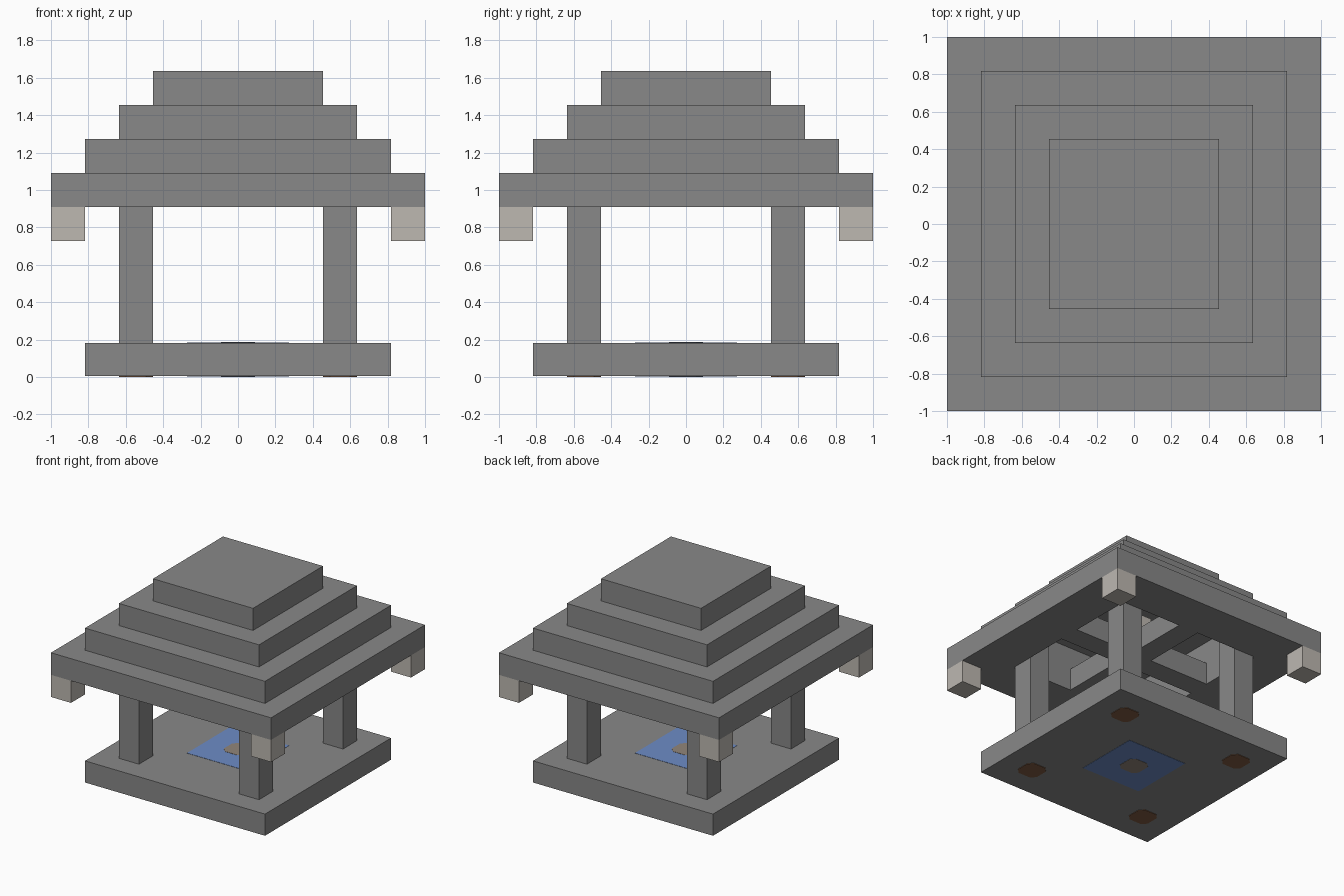
import bpy
import bmesh

cube = bpy.data.objects.get("Cube")
if cube:
    bpy.data.objects.remove(cube, do_unlink=True)

U = 2 / 11          # block size
THIN = 0.002        # inlay step
CORNERS = [(-1, -1), (1, -1), (1, 1), (-1, 1)]


def material(name, rgb):
    mat = bpy.data.materials.new(name)
    mat.use_nodes = True
    mat.diffuse_color = (*rgb, 1)
    mat.node_tree.nodes["Principled BSDF"].inputs["Base Color"].default_value = (*rgb, 1)
    return mat


STONE = material("stone grey", (0.246, 0.246, 0.246))
LAMP = material("pale lamp", (0.51, 0.48, 0.44))
WATER = material("water blue", (0.153, 0.262, 0.565))
WOOD = material("wood brown", (0.216, 0.107, 0.054))
TAUPE = material("warm taupe", (0.287, 0.238, 0.195))


def finish(name, bm, mat):
    bmesh.ops.recalc_face_normals(bm, faces=bm.faces)
    mesh = bpy.data.meshes.new(name)
    bm.to_mesh(mesh)
    bm.free()
    mesh.materials.append(mat)
    obj = bpy.data.objects.new(name, mesh)
    bpy.context.collection.objects.link(obj)
    return obj


def prism(name, outline, z0, z1, mat):
    """Extrude a flat outline from z0 to z1."""
    bm = bmesh.new()
    face = bm.faces.new([bm.verts.new((x, y, z0)) for x, y in outline])
    top = bmesh.ops.extrude_face_region(bm, geom=[face], use_keep_orig=True)["geom"]
    moved = [v for v in top if isinstance(v, bmesh.types.BMVert)]
    bmesh.ops.translate(bm, verts=moved, vec=(0, 0, z1 - z0))
    return finish(name, bm, mat)


def block(name, cx, cy, w, d, z0, z1, mat):
    """Box given in block units."""
    outline = [((cx + sx * w / 2) * U, (cy + sy * d / 2) * U) for sx, sy in CORNERS]
    return prism(name, outline, z0 * U, z1 * U, mat)


def octagon(name, cx, cy, z0, z1, mat, chamfer=0.2):
    """One-block tile with clipped corners."""
    h, k = 0.5, 0.5 - chamfer
    pts = [(-k, -h), (k, -h), (h, -k), (h, k), (k, h), (-k, h), (-h, k), (-h, -k)]
    return prism(name, [((cx + x) * U, (cy + y) * U) for x, y in pts], z0, z1, mat)


def frame(name, outer, inner, layer, mat):
    """Square ring, one block high."""
    bm = bmesh.new()
    section = [(outer, layer), (outer, layer + 1), (inner, layer + 1), (inner, layer)]
    rings = [[bm.verts.new((sx * w / 2 * U, sy * w / 2 * U, z * U)) for sx, sy in CORNERS]
             for w, z in section]
    for r in range(4):
        a, b = rings[r], rings[(r + 1) % 4]
        for i in range(4):
            j = (i + 1) % 4
            bm.faces.new((a[i], a[j], b[j], b[i]))
    return finish(name, bm, mat)


# Floor slab with the pool set into both faces
block("floor_slab", 0, 0, 9, 9, 2 * THIN / U, 1, STONE)
block("pool_top", 0, 0, 3, 3, 1, 1 + THIN / U, WATER)
block("pool_underside", 0, 0, 3, 3, THIN / U, 3 * THIN / U, WATER)
octagon("pool_centre_top", 0, 0, U, U + 2 * THIN, TAUPE)
octagon("pool_centre_underside", 0, 0, 0, 3 * THIN, TAUPE)

# Pillars, their wooden footings and the hanging corner lamps
for sx, sy in CORNERS:
    label = ("front" if sy < 0 else "back") + ("_left" if sx > 0 else "_right")
    block(label + "_pillar", 3 * sx, 3 * sy, 1, 1, 1, 6, STONE)
    octagon(label + "_footing", 3 * sx, 3 * sy, 0, 3 * THIN, WOOD)
    block(label + "_lamp", 5 * sx, 5 * sy, 1, 1, 4, 5, LAMP)

# Hollow stepped roof
frame("roof_eaves", 11, 7, 5, STONE)
frame("roof_lower_step", 9, 7, 6, STONE)
frame("roof_upper_step", 7, 5, 7, STONE)
block("roof_cap", 0, 0, 5, 5, 8, 9, STONE)

# Cross beams under the roof, carrying the centre lamp
block("long_beam", 0, 0, 7, 1, 5, 6, STONE)
for s, label in ((-1, "front"), (1, "back")):
    block(label + "_beam", 0, 2 * s, 1, 3, 5, 6, STONE)
block("centre_lamp", 0, 0, 1, 1, 6, 7, LAMP)
